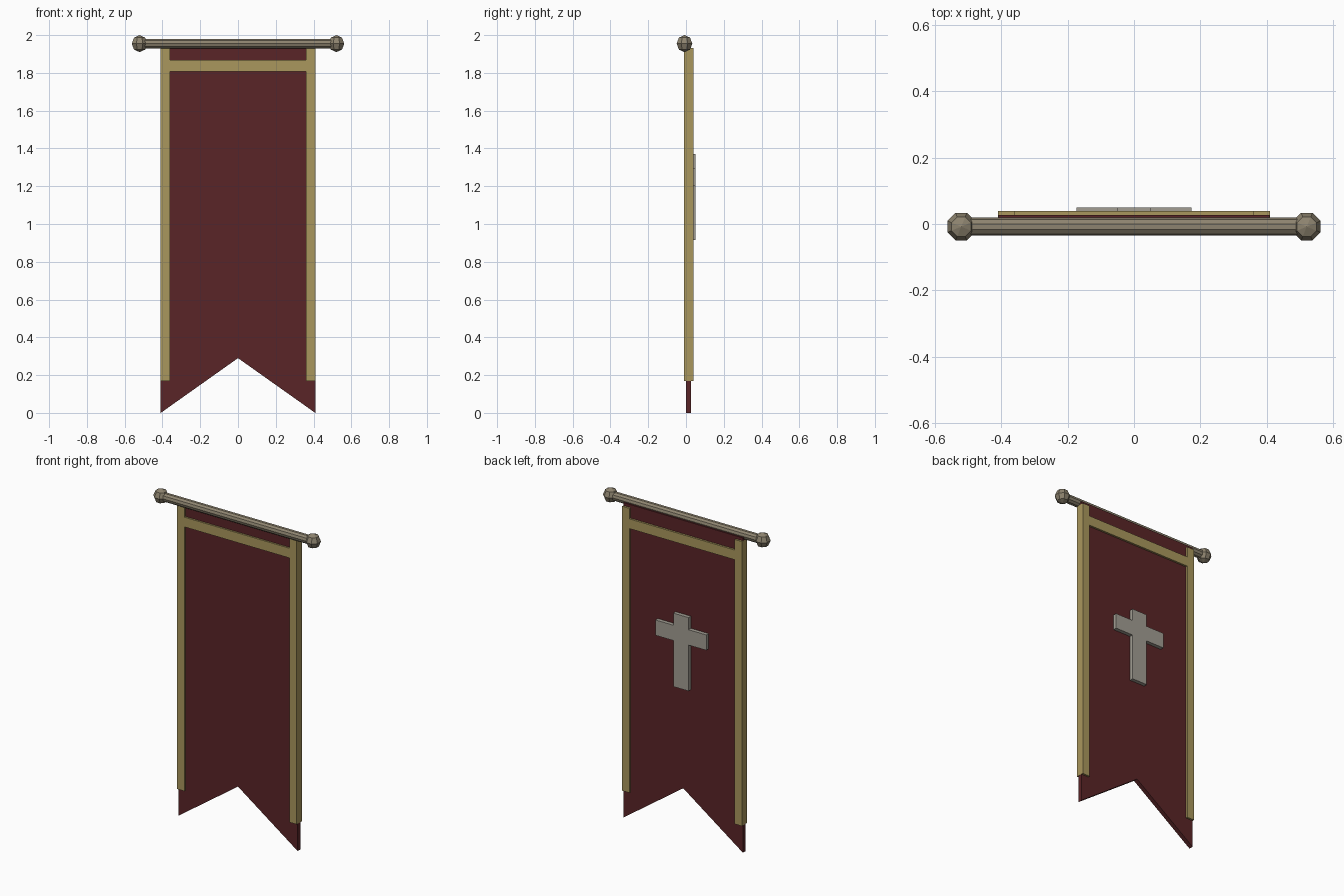
import bpy, bmesh
from math import pi
from mathutils import Matrix

if "Cube" in bpy.data.objects:
    bpy.data.objects.remove(bpy.data.objects["Cube"])


def material(name, rgb):
    m = bpy.data.materials.new(name)
    m.diffuse_color = (*rgb, 1)
    m.use_nodes = True
    m.node_tree.nodes["Principled BSDF"].inputs["Base Color"].default_value = m.diffuse_color
    return m


RED = material("dark_red", (0.10, 0.018, 0.02))
GOLD = material("dull_gold", (0.40, 0.31, 0.11))
PALE = material("pale_grey", (0.36, 0.34, 0.29))
WOOD = material("weathered_wood", (0.27, 0.23, 0.16))


def add_object(name, bm, mat):
    bmesh.ops.recalc_face_normals(bm, faces=bm.faces[:])
    mesh = bpy.data.meshes.new(name)
    bm.to_mesh(mesh)
    bm.free()
    mesh.materials.append(mat)
    ob = bpy.data.objects.new(name, mesh)
    bpy.context.collection.objects.link(ob)
    return ob


def slab(name, outline, y0, y1, mat):
    """Extrude an x-z outline from y0 to y1."""
    bm = bmesh.new()
    face = bm.faces.new([bm.verts.new((x, y0, z)) for x, z in outline])
    ext = bmesh.ops.extrude_face_region(bm, geom=[face])
    verts = [v for v in ext["geom"] if isinstance(v, bmesh.types.BMVert)]
    bmesh.ops.translate(bm, verts=verts, vec=(0, y1 - y0, 0))
    return add_object(name, bm, mat)


def rect(x0, x1, z0, z1):
    return [(x0, z0), (x1, z0), (x1, z1), (x0, z1)]


ROD_Y, ROD_Z = -0.008, 1.955

# Swallow-tailed cloth
W = 0.409
slab("cloth", [(-W, 0), (0, 0.29), (W, 0), (W, 1.95), (-W, 1.95)], 0, 0.027, RED)

# Gold trim wrapping both faces of the cloth
for side, s in (("left", -1), ("right", 1)):
    x0, x1 = sorted((s * 0.36, s * 0.41))
    slab(side + "_trim", rect(x0, x1, 0.17, 1.932), -0.011, 0.039, GOLD)
slab("top_band", rect(-0.36, 0.36, 1.807, 1.867), -0.011, 0.039, GOLD)

# Cross on the back face
half = [(0.052, 0.915), (0.052, 1.20), (0.174, 1.20),
        (0.174, 1.295), (0.052, 1.295), (0.052, 1.37)]
slab("cross", half + [(-x, z) for x, z in reversed(half)], 0.027, 0.05, PALE)

# Hanging rod
bm = bmesh.new()
bmesh.ops.create_cone(bm, cap_ends=True, segments=10, radius1=0.027, radius2=0.027,
                      depth=1.02, matrix=Matrix.Translation((0, ROD_Y, ROD_Z))
                      @ Matrix.Rotation(pi / 2, 4, 'Y'))
add_object("rod", bm, WOOD)

# Faceted end knobs
for side, s in (("left", -1), ("right", 1)):
    bm = bmesh.new()
    bmesh.ops.create_uvsphere(bm, u_segments=8, v_segments=4, radius=0.045,
                              matrix=Matrix.Translation((s * 0.521, ROD_Y, ROD_Z))
                              @ Matrix.Rotation(pi / 8, 4, 'Z'))
    add_object(side + "_knob", bm, WOOD)
